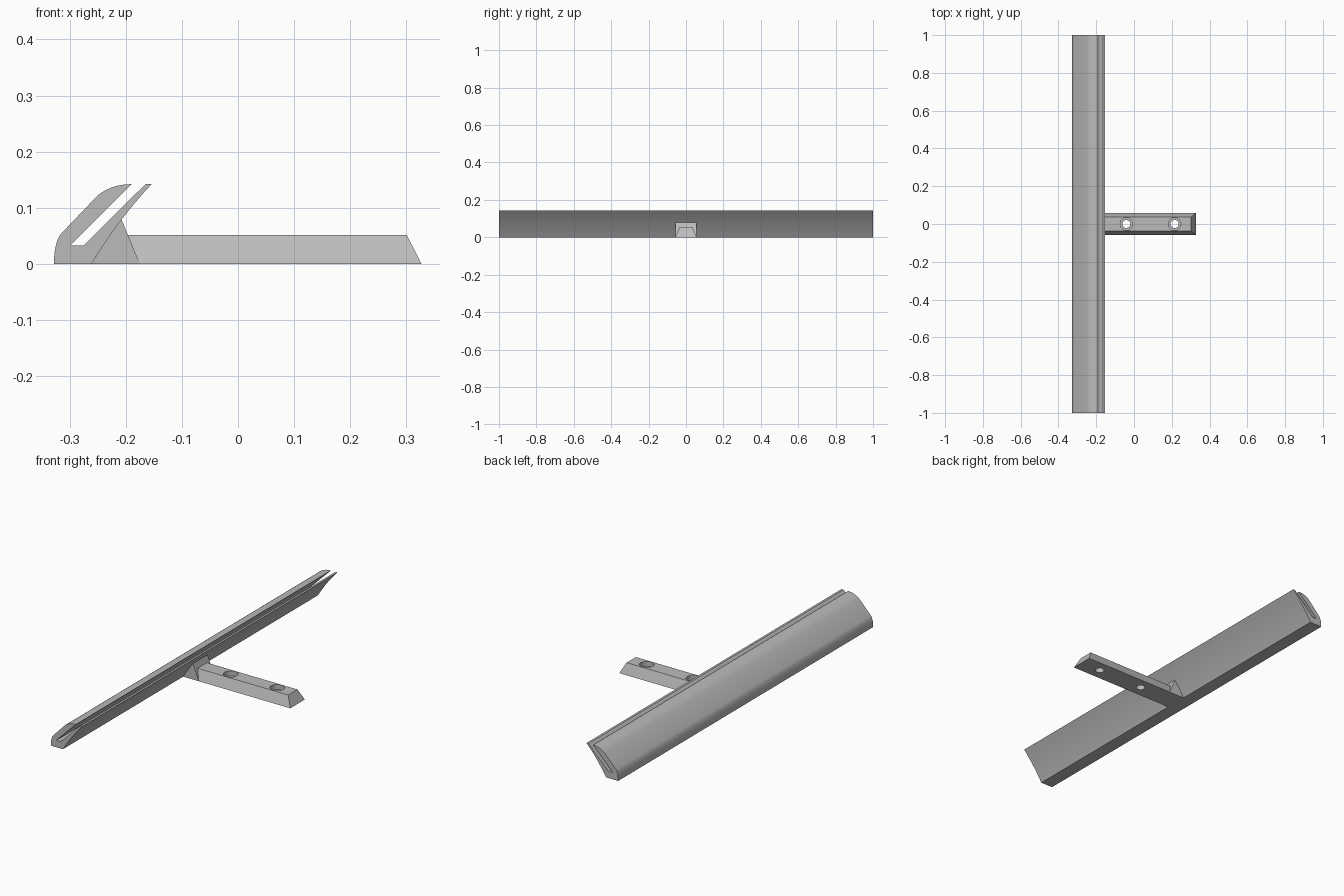
import bpy, bmesh
from math import radians
from mathutils import Vector

cube = bpy.data.objects.get("Cube")
if cube:
    bpy.data.objects.remove(cube, do_unlink=True)

grey = bpy.data.materials.new("plain grey")
grey.use_nodes = True
colour = (0.5, 0.5, 0.5, 1)
grey.diffuse_color = colour
grey.node_tree.nodes["Principled BSDF"].inputs["Base Color"].default_value = colour


def bezier(a, b, c, steps=8):
    """Points on a quadratic curve from a to c, pulled towards b."""
    a, b, c = Vector(a), Vector(b), Vector(c)
    ts = [i / steps for i in range(steps + 1)]
    return [tuple(a * (1 - t) ** 2 + b * 2 * t * (1 - t) + c * t * t) for t in ts]


def extrude_profile(name, profile, half_width):
    """Extrude an x-z outline evenly to both sides along y."""
    bm = bmesh.new()
    face = bm.faces.new([bm.verts.new((x, -half_width, z)) for x, z in profile])
    new = bmesh.ops.extrude_face_region(bm, geom=[face])["geom"]
    moved = [v for v in new if isinstance(v, bmesh.types.BMVert)]
    bmesh.ops.translate(bm, verts=moved, vec=(0, 2 * half_width, 0))
    bmesh.ops.recalc_face_normals(bm, faces=bm.faces)
    mesh = bpy.data.meshes.new(name)
    bm.to_mesh(mesh)
    bm.free()
    mesh.materials.append(grey)
    obj = bpy.data.objects.new(name, mesh)
    bpy.context.collection.objects.link(obj)
    return obj


def activate(obj):
    bpy.ops.object.select_all(action="DESELECT")
    obj.select_set(True)
    bpy.context.view_layer.objects.active = obj


def drill(obj, x, radius, bottom, top):
    """Cut a vertical round hole through the bar."""
    bpy.ops.mesh.primitive_cylinder_add(
        vertices=32, radius=radius, depth=top - bottom, location=(x, 0, (top + bottom) / 2))
    cutter = bpy.context.object
    cutter.hide_render = True
    cutter.data.materials.append(grey)
    activate(obj)
    cut = obj.modifiers.new("hole", "BOOLEAN")
    cut.operation, cut.solver, cut.object = "DIFFERENCE", "EXACT", cutter
    bpy.ops.object.modifier_apply(modifier=cut.name)
    bpy.data.objects.remove(cutter, do_unlink=True)


# Long slotted rail: rounded back, open slot, thin front lip, hollowed underside
underside = bezier((-0.154, 0.142), (-0.215, 0.077), (-0.261, 0))
rail_profile = (
    bezier((-0.328, 0), (-0.328, 0.036), (-0.316, 0.053))
    + bezier((-0.25, 0.122), (-0.225, 0.142), (-0.19, 0.142))
    + [(-0.299, 0.033), (-0.275, 0.033), (-0.165, 0.142)]
    + underside)
rail = extrude_profile("slotted_rail", rail_profile, 1)

# Brace that fills the corner between rail and mounting bar
brace_profile = [(-0.261, 0), (-0.236, 0.04), (-0.208, 0.08), (-0.175, 0)]
brace = extrude_profile("corner_brace", brace_profile, 0.057)

# Mounting bar with sloping sides and end
bar_profile = [(-0.21, 0), (-0.21, 0.051), (0.301, 0.051), (0.327, 0)]
bar = extrude_profile("mounting_bar", bar_profile, 0.057)
for v in bar.data.vertices:
    if v.co.z > 0.03:
        v.co.y *= 0.64

# Stepped screw holes
for x in (-0.04, 0.215):
    drill(bar, x, 0.033, 0.026, 0.1)
    drill(bar, x, 0.021, -0.05, 0.1)

for obj in (rail, brace, bar):
    activate(obj)
    bpy.ops.object.shade_smooth_by_angle(angle=radians(25))
